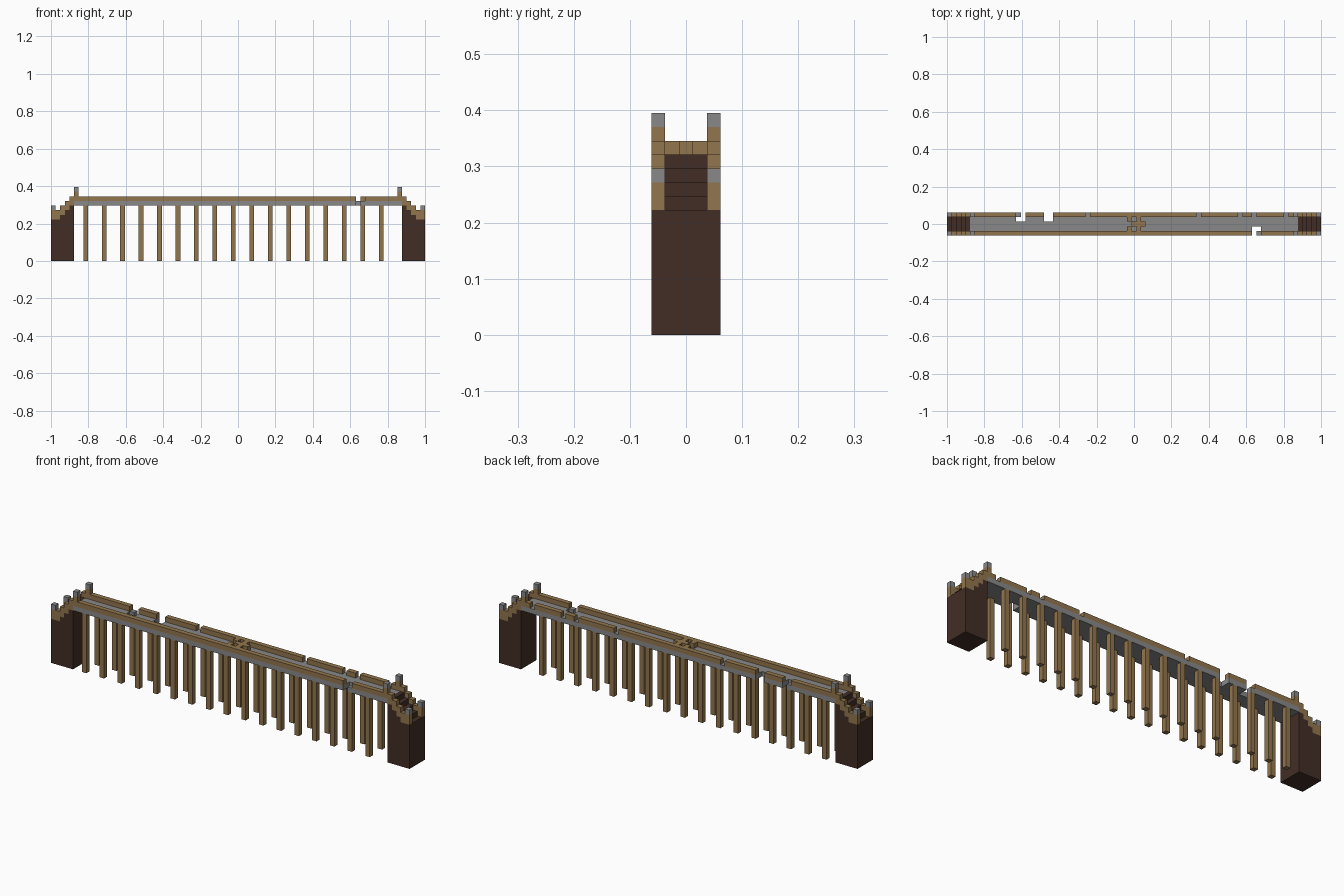
import bpy, bmesh
from mathutils import Matrix, Vector

cube = bpy.data.objects.get("Cube")
if cube:
    bpy.data.objects.remove(cube, do_unlink=True)

LENGTH, WIDTH = 81, 5          # bridge size in unit blocks
U = 2 / LENGTH                 # one unit block


def material(name, rgb):
    m = bpy.data.materials.new(name)
    m.use_nodes = True
    m.diffuse_color = (*rgb, 1)
    bsdf = m.node_tree.nodes["Principled BSDF"]
    bsdf.inputs["Base Color"].default_value = (*rgb, 1)
    bsdf.inputs["Roughness"].default_value = 0.9
    return m


STONE = material("grey stone", (0.25, 0.25, 0.25))
WOOD = material("tan wood", (0.29, 0.18, 0.075))
EARTH = material("dark brown earth", (0.055, 0.027, 0.019))


def build(name, mat, boxes):
    """Make one object from boxes (start corner, end corner) in block units."""
    bm = bmesh.new()
    for lo, hi in boxes:
        lo, hi = Vector(lo), Vector(hi)
        centre = (lo + hi) / 2 - Vector((LENGTH / 2, WIDTH / 2, 0))
        matrix = Matrix.Translation(centre * U) @ Matrix.Diagonal((*((hi - lo) * U), 1))
        bmesh.ops.create_cube(bm, size=1, matrix=matrix)
    mesh = bpy.data.meshes.new(name)
    bm.to_mesh(mesh)
    bm.free()
    mesh.materials.append(mat)
    obj = bpy.data.objects.new(name, mesh)
    bpy.context.collection.objects.link(obj)
    return obj


def block(x, y, z0, z1):
    return (x, y, z0), (x + 1, y + 1, z1)


def row(y, z, gaps):
    """Long row of blocks over the span, broken at the gaps."""
    boxes, start = [], SPAN[0]
    for x in sorted(gaps) + [SPAN[1]]:
        if x > start:
            boxes.append(((start, y, z), (x, y + 1, z + 1)))
        start = x + 1
    return boxes


RAMP = 5                        # blocks in each end ramp
SPAN = (RAMP, LENGTH - RAMP)
BASE, DECK, RAIL = 9, 12, 13    # heights in blocks
SIDES = (0, WIDTH - 1)

# Deck with broken holes along its edges
deck_gaps = {0: [66], 1: [66, 67], 2: [], 3: [15, 16, 21, 22], 4: [16, 21, 22]}
build("deck", STONE, [b for y, gaps in deck_gaps.items() for b in row(y, DECK, gaps)])

# Side rails with missing blocks
build("front_rail", WOOD, row(0, RAIL, [66, 67]))
build("back_rail", WOOD, row(4, RAIL, [15, 16, 21, 22, 30, 54, 63, 66, 73]))

# Wooden debris in the middle of the deck
debris = {1: (39, 41), 2: (40, 41, 42), 3: (39, 41)}
build("deck_debris", WOOD, [block(x, y, RAIL, RAIL + 1) for y, xs in debris.items() for x in xs])

# Support posts in two rows
build("support_posts", WOOD,
      [block(x, y, 0, DECK) for x in range(7, 72, 4) for y in SIDES])

# End ramps: stepped earth, stepped side rails and capped rail posts
for side, flip in (("right", False), ("left", True)):
    def at(i):
        return LENGTH - 1 - i if flip else i

    steps, rails, caps = [], [], []
    for i in range(RAMP):
        steps.append(((at(i), 1, 0), (at(i) + 1, WIDTH - 1, BASE + i)))
        foot = BASE + max(i - 1, 0)
        for y in SIDES:
            steps.append(block(at(i), y, 0, foot))
            rails.append(block(at(i), y, foot, BASE + i + 1))
    for i in (0, RAMP):
        top = min(BASE + i, RAIL) + 1
        for y in SIDES:
            rails.append(block(at(i), y, top, top + 1))
            caps.append(block(at(i), y, top + 1, top + 2))
    build(side + "_ramp", EARTH, steps)
    build(side + "_ramp_rails", WOOD, rails)
    build(side + "_post_caps", STONE, caps)
